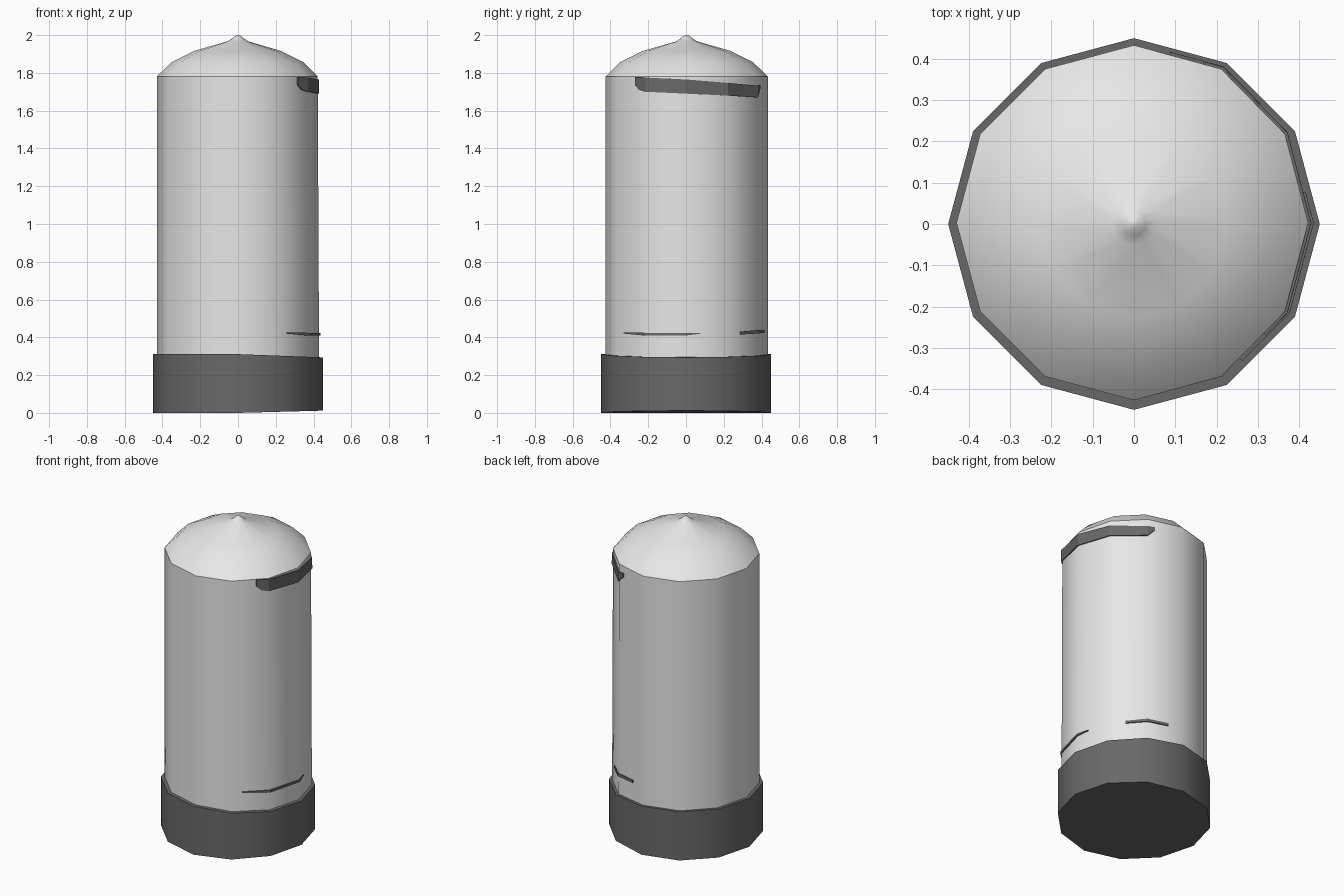
import bpy, math

if "Cube" in bpy.data.objects:
    bpy.data.objects.remove(bpy.data.objects["Cube"])

SIDES = 12


def material(name, v):
    m = bpy.data.materials.new(name)
    m.diffuse_color = (v, v, v, 1)
    m.use_nodes = True
    m.node_tree.nodes["Principled BSDF"].inputs["Base Color"].default_value = m.diffuse_color
    return m


LIGHT = material("light_grey", 0.8)
DARK = material("dark_grey", 0.14)


def make(name, verts, faces, mat, angle=40):
    me = bpy.data.meshes.new(name)
    me.from_pydata(verts, [], faces)
    me.materials.append(mat)
    ob = bpy.data.objects.new(name, me)
    bpy.context.collection.objects.link(ob)
    bpy.ops.object.select_all(action='DESELECT')
    ob.select_set(True)
    bpy.context.view_layer.objects.active = ob
    bpy.ops.object.mode_set(mode='EDIT')
    bpy.ops.mesh.select_all(action='SELECT')
    bpy.ops.mesh.normals_make_consistent(inside=False)
    bpy.ops.object.mode_set(mode='OBJECT')
    bpy.ops.object.shade_smooth_by_angle(angle=math.radians(angle))
    return ob


def lathe(name, profile, mat, place, angle=40):
    """Twelve-sided turned solid, closed at both ends."""
    verts = [place(r, 360 * i / SIDES, z) for r, z in profile for i in range(SIDES)]
    faces = []
    for k in range(len(profile) - 1):
        for i in range(SIDES):
            a, b = k * SIDES + i, k * SIDES + (i + 1) % SIDES
            faces.append((a, b, b + SIDES, a + SIDES))
    faces.append(tuple(reversed(range(SIDES))))
    faces.append(tuple(range(len(verts) - SIDES, len(verts))))
    return make(name, verts, faces, mat, angle)


def base_point(r, az, z):
    # worn base: the right side is slightly shorter
    a = math.radians(az)
    t = max(0, math.cos(a))
    return (r * math.cos(a), r * math.sin(a), z + t * (0.012 if z < 0.15 else -0.017))


def body_point(r, az, z):
    # straight between polygon corners, with the right side leaning inwards
    k = math.floor(az / 30 + 1e-6) * 30
    a, mid = math.radians(az), math.radians(k + 15)
    rr = r * math.cos(math.radians(15)) / math.cos(a - mid)
    x, y = rr * math.cos(a), rr * math.sin(a)
    if x > 0:
        x *= 1 + 0.01 * (1.2 - z) / 0.9 - 0.012
    return (x, y + 0.003, z)


def strip(name, stations):
    """Thin plate following the facets: (azimuth, low z, high z)."""
    verts, faces = [], []
    for az, lo, hi in stations:
        verts += [body_point(r, az, z) for r, z in
                  ((0.437, lo), (0.437, hi), (0.429, hi), (0.429, lo))]
    for s in range(len(stations) - 1):
        for j in range(4):
            a, b = 4 * s + j, 4 * s + (j + 1) % 4
            faces.append((a, b, b + 4, a + 4))
    n = len(verts)
    faces += [(0, 1, 2, 3), (n - 4, n - 3, n - 2, n - 1)]
    make(name, verts, faces, DARK, 20)


# dark foot
lathe("base", [(0.45, 0.0), (0.45, 0.311)], DARK, base_point)
# tall light drum
lathe("body", [(0.43, 0.25), (0.43, 1.78)], LIGHT, body_point)
# domed cap with small pointed tip
lathe("dome", [(0.43, 1.78), (0.352, 1.857), (0.23, 1.917), (0.055, 1.967),
               (0.03, 1.984), (0.01, 2.0)], LIGHT, body_point, 50)
# broken dark band under the cap
strip("upper_band", [(-40, 1.735, 1.779), (-36, 1.71, 1.778), (-30, 1.70, 1.775),
                     (0, 1.69, 1.765), (30, 1.68, 1.747), (60, 1.67, 1.732),
                     (66, 1.715, 1.735)])
# thin dark slivers above the foot
strip("lower_sliver_front", [(-52, 0.42, 0.426), (-30, 0.409, 0.424),
                             (0, 0.41, 0.423), (10, 0.419, 0.424)])
strip("lower_sliver_back", [(43, 0.415, 0.43), (60, 0.42, 0.438), (78, 0.424, 0.44)])
